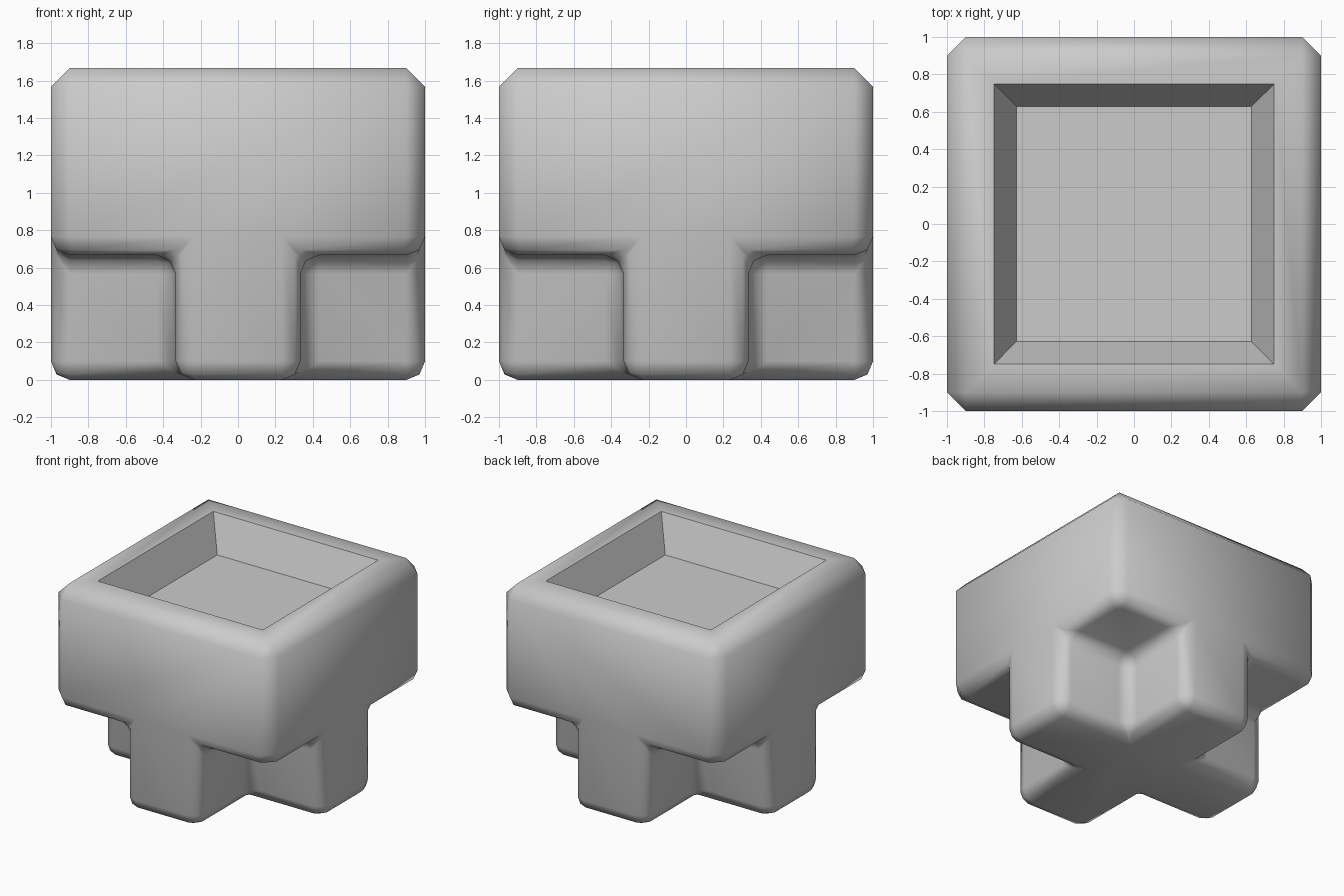
import bpy, bmesh, math
from mathutils import Vector

if "Cube" in bpy.data.objects:
    bpy.data.objects.remove(bpy.data.objects["Cube"])

XY = [-1, -1/3, 1/3, 1]
Z = [0, 2/3, 5/3]
BEVEL = 0.1

# Cells: full 3x3 upper block on a plus-shaped foot
cells = {(i, j, 1) for i in range(3) for j in range(3)}
cells |= {(i, j, 0) for i in range(3) for j in range(3) if i == 1 or j == 1}

bm = bmesh.new()


def add_face(cell, axis, side):
    """Add the outer wall of one cell."""
    a, b = (axis + 1) % 3, (axis + 2) % 3
    ring = [(0, 0), (1, 0), (1, 1), (0, 1)]
    verts = []
    for u, v in (ring if side else ring[::-1]):
        n = list(cell)
        n[axis] += side
        n[a] += u
        n[b] += v
        verts.append(bm.verts.new((XY[n[0]], XY[n[1]], Z[n[2]])))
    bm.faces.new(verts)


for c in sorted(cells):
    for axis in range(3):
        for side in (0, 1):
            other = list(c)
            other[axis] += 1 if side else -1
            if tuple(other) not in cells:
                add_face(c, axis, side)
bmesh.ops.remove_doubles(bm, verts=bm.verts[:], dist=1e-4)
bmesh.ops.dissolve_limit(bm, angle_limit=0.02, verts=bm.verts[:], edges=bm.edges[:])
bm.normal_update()


def bevel(edges, segments):
    bmesh.ops.bevel(bm, geom=edges, offset=BEVEL, offset_type='OFFSET', segments=segments,
                    profile=0.5, affect='EDGES', clamp_overlap=True)
    bm.normal_update()


# Flat chamfer on the top rim and the block corners
bevel([e for e in bm.edges if max(v.co.z for v in e.verts) > 1.5], 1)
# Rounded edges on the overhang and the foot
bevel([e for e in bm.edges if max(v.co.z for v in e.verts) < 0.7
       and e.calc_face_angle(0) > math.radians(50)], 2)

# Tapered recess in the top
top = max((f for f in bm.faces if f.normal.z > 0.99), key=lambda f: f.calc_center_median().z)
bmesh.ops.inset_region(bm, faces=[top], thickness=0.213, depth=0)
bmesh.ops.inset_region(bm, faces=[top], thickness=0.17, depth=0)
for v in top.verts:
    v.co.z -= 0.28
bm.normal_update()

mesh = bpy.data.meshes.new("planter_block")
bm.to_mesh(mesh)
bm.free()
block = bpy.data.objects.new("planter_block", mesh)
bpy.context.collection.objects.link(block)
bpy.context.view_layer.objects.active = block
block.select_set(True)
bpy.ops.object.shade_smooth_by_angle(angle=math.radians(52))
